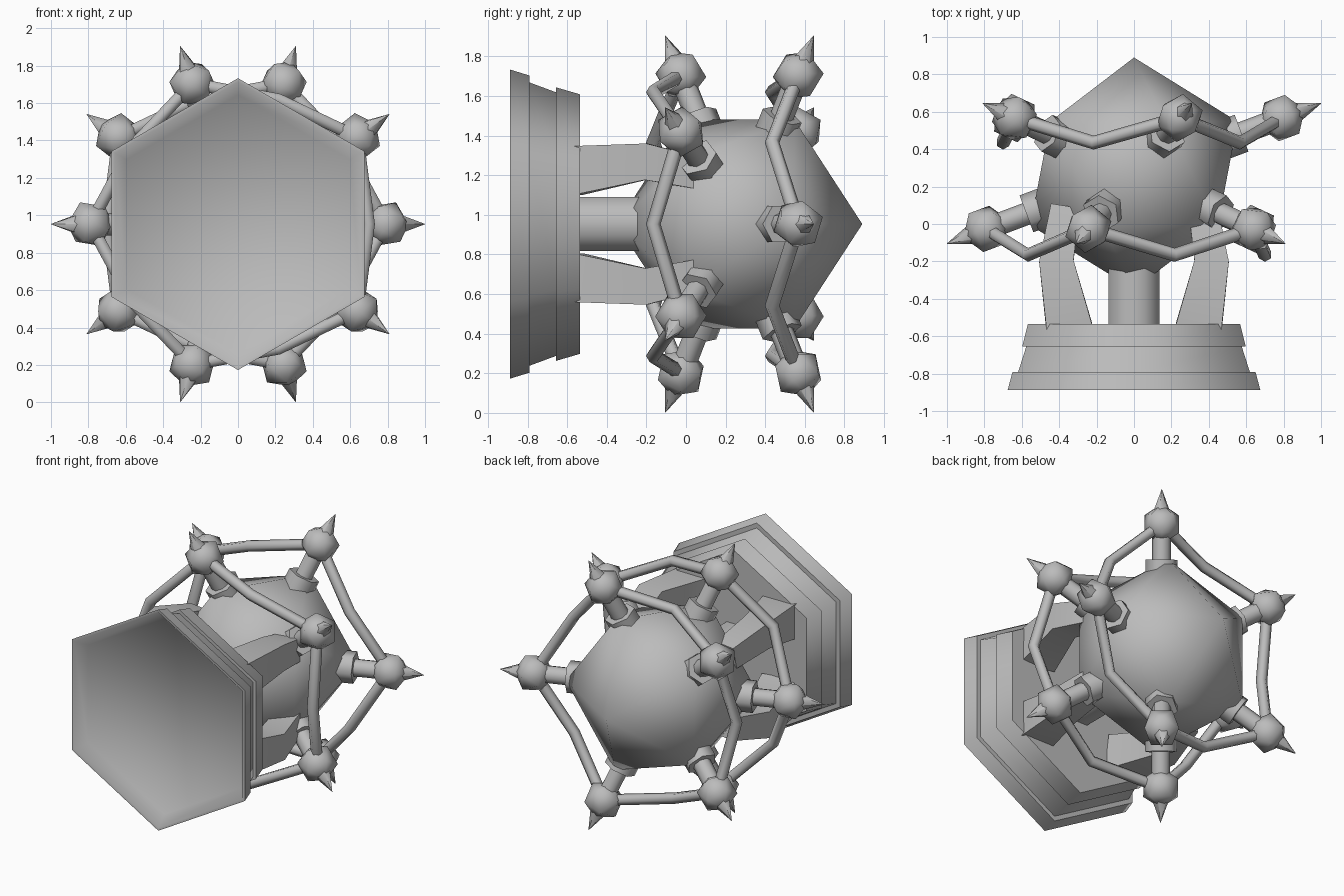
import bpy, bmesh, math
from mathutils import Vector, Matrix

old = bpy.data.objects.get("Cube")
if old:
    bpy.data.objects.remove(old, do_unlink=True)

grey = bpy.data.materials.new("plain_grey")
grey.use_nodes = True
grey.diffuse_color = (0.5, 0.5, 0.5, 1)
grey.node_tree.nodes["Principled BSDF"].inputs["Base Color"].default_value = (0.5, 0.5, 0.5, 1)

CENTRE = Vector((0, 0.27, 0.953))


def finish(name, bm, angle):
    bmesh.ops.recalc_face_normals(bm, faces=bm.faces)
    mesh = bpy.data.meshes.new(name)
    bm.to_mesh(mesh)
    bm.free()
    mesh.materials.append(grey)
    ob = bpy.data.objects.new(name, mesh)
    bpy.context.collection.objects.link(ob)
    bpy.ops.object.select_all(action="DESELECT")
    ob.select_set(True)
    bpy.context.view_layer.objects.active = ob
    bpy.ops.object.shade_smooth_by_angle(angle=math.radians(angle))
    return ob


def tube(name, points, radii, sides, up=Vector((0, 1, 0)), turn=0.0, angle=65):
    """Loft polygons of the given radii along a path, capped at both ends."""
    bm = bmesh.new()
    points = [Vector(p) for p in points]
    rings = []
    for i, (p, r) in enumerate(zip(points, radii)):
        axis = (points[min(i + 1, len(points) - 1)] - points[max(i - 1, 0)]).normalized()
        u = (up - axis * up.dot(axis)).normalized()
        v = axis.cross(u)
        ring = []
        for k in range(sides):
            a = turn + math.tau * k / sides
            ring.append(bm.verts.new(p + r * (u * math.cos(a) + v * math.sin(a))))
        rings.append(ring)
    for a, b in zip(rings, rings[1:]):
        for k in range(sides):
            j = (k + 1) % sides
            bm.faces.new((a[k], a[j], b[j], b[k]))
    bm.faces.new(rings[0])
    bm.faces.new(rings[-1])
    return finish(name, bm, angle)


def icosahedron(name, centre, radius, axis):
    """Twelve-point ball with one point along the axis."""
    bm = bmesh.new()
    turn = axis.to_track_quat("Z", "X").to_matrix().to_4x4()
    bmesh.ops.create_icosphere(bm, subdivisions=1, radius=radius,
                               matrix=Matrix.Translation(centre) @ turn)
    return finish(name, bm, 80)


def hex_solid(name, profile):
    """Six-sided turned shape from (radius, y) pairs, corner upward."""
    bm = bmesh.new()
    rings = []
    for r, y in profile:
        rings.append([bm.verts.new((r * math.sin(k * math.tau / 6), y,
                                    CENTRE.z + r * math.cos(k * math.tau / 6)))
                      for k in range(6)])
    for a, b in zip(rings, rings[1:]):
        for k in range(6):
            j = (k + 1) % 6
            bm.faces.new((a[k], a[j], b[j], b[k]))
    bm.faces.new(rings[0])
    bm.faces.new(rings[-1])
    return finish(name, bm, 58)


# Stepped hexagonal base with a shallow recess in its front
hex_solid("base", [(0.69, -0.82), (0.76, -0.888), (0.78, -0.888), (0.75, -0.79),
                   (0.715, -0.79), (0.665, -0.655), (0.69, -0.655), (0.655, -0.535)])

# Core, with points front and back and a five-point ring at each end
bm = bmesh.new()
R = 0.62
poles = [bm.verts.new(CENTRE + Vector((0, s * R, 0))) for s in (-1, 1)]
rings = []
for s in (-1, 1):
    ring = []
    for k in range(5):
        a = math.tau * k / 5
        ring.append(bm.verts.new(CENTRE + R * Vector((s * 0.894 * math.cos(a), s * 0.447,
                                                     0.894 * math.sin(a)))))
    rings.append(ring)
bmesh.ops.convex_hull(bm, input=bm.verts)
finish("core", bm, 80)

# Central column and four bent legs between base and core
tube("column", [(0, -0.6, CENTRE.z), (0, -0.1, CENTRE.z)], [0.148] * 2, 8,
     up=Vector((0, 0, 1)), turn=math.pi / 8)
for sx in (-1, 1):
    for sz in (-1, 1):
        path = [(sx * 0.345, -0.56, CENTRE.z + sz * 0.27),
                (sx * 0.415, -0.2, CENTRE.z + sz * 0.315),
                (sx * 0.37, 0.08, CENTRE.z + sz * 0.25)]
        tube("leg", path, [0.175, 0.13, 0.11], 4,
             up=Vector((0, 0, 1)), turn=math.pi / 4, angle=80)


# Two rings of five spiked knobs, joined by bent struts
def ring_point(angle, radius, y):
    return Vector((radius * math.cos(angle), CENTRE.y + y, CENTRE.z + radius * math.sin(angle)))


for label, side, start in (("front", -1, math.pi), ("back", 1, 0.0)):
    for k in range(5):
        a = start + math.tau * k / 5
        b = a + math.tau / 5

        def along(r):
            return ring_point(a, r, side * 0.375 * r)

        knob = along(0.79)
        tube(label + "_collar", [along(0.44), along(0.575)], [0.105] * 2, 6, angle=62)
        tube(label + "_stem", [along(0.5), knob], [0.06] * 2, 8)
        icosahedron(label + "_knob", knob, 0.13, along(1.0) - knob)
        tube(label + "_spike", [along(0.84), along(1.0)], [0.065, 0.001], 6)
        bend = ring_point((a + b) / 2, 0.7, side * 0.3 - 0.135)
        tube(label + "_strut", [knob, bend, ring_point(b, 0.79, side * 0.296)],
             [0.037] * 3, 6)
